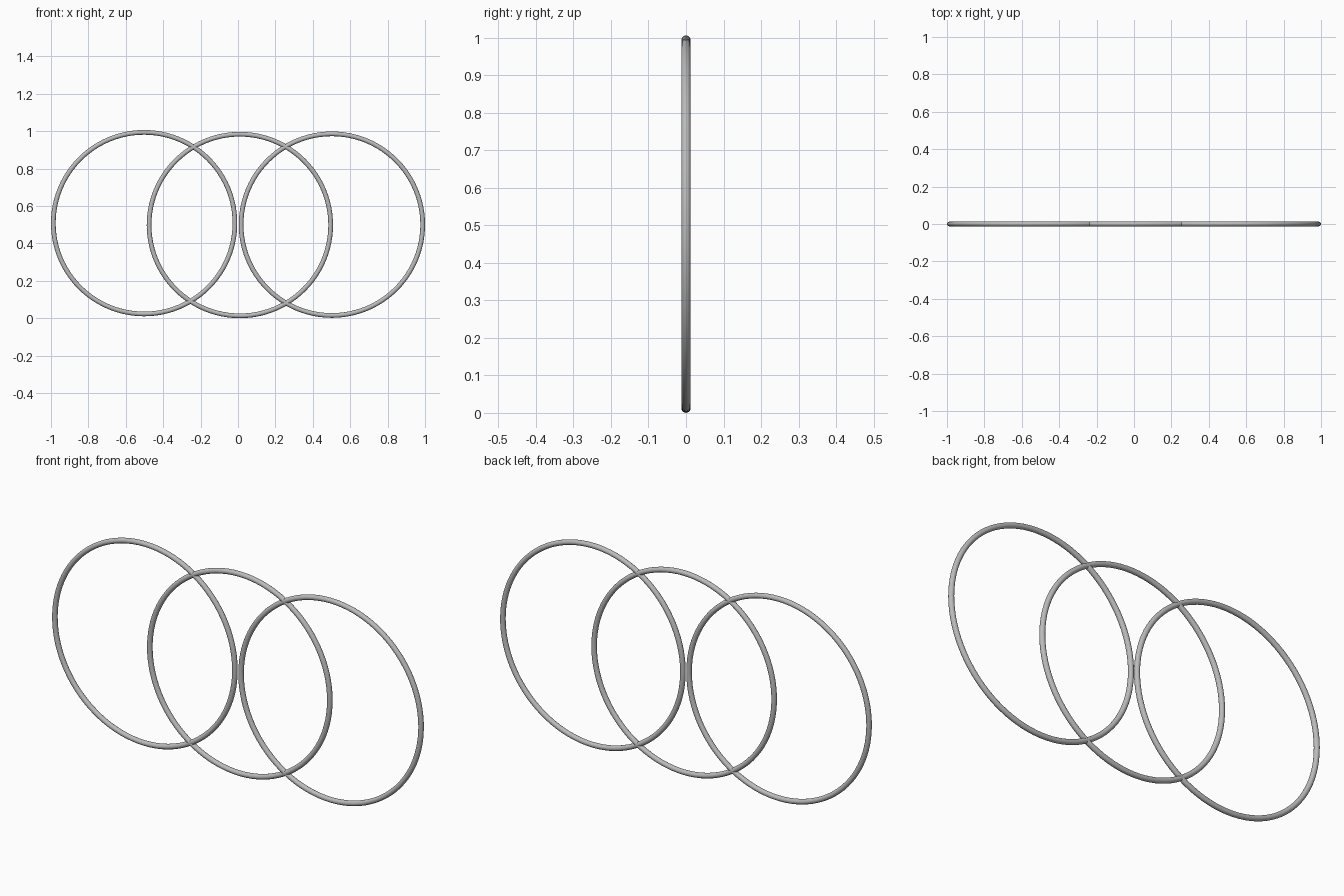
import bpy
import math

if "Cube" in bpy.data.objects:
    bpy.data.objects.remove(bpy.data.objects["Cube"])

OUTER = 0.498    # outer radius of each ring
TUBE = 0.0125    # wire radius

steel = bpy.data.materials.new("grey_steel")
steel.diffuse_color = (0.50, 0.50, 0.50, 1.0)
steel.use_nodes = True
steel.node_tree.nodes["Principled BSDF"].inputs["Base Color"].default_value = steel.diffuse_color


def ring(name, x, z):
    """Upright ring facing the front."""
    bpy.ops.mesh.primitive_torus_add(
        major_radius=OUTER - TUBE, minor_radius=TUBE,
        major_segments=96, minor_segments=16,
        location=(x, 0, z), rotation=(math.pi / 2, 0, 0))
    obj = bpy.context.object
    obj.name = name
    obj.data.materials.append(steel)
    bpy.ops.object.shade_smooth()


# Three overlapping rings in a row, the left one slightly raised
ring("left_ring", -0.502, 0.508)
ring("middle_ring", 0.010, 0.498)
ring("right_ring", 0.502, 0.500)
